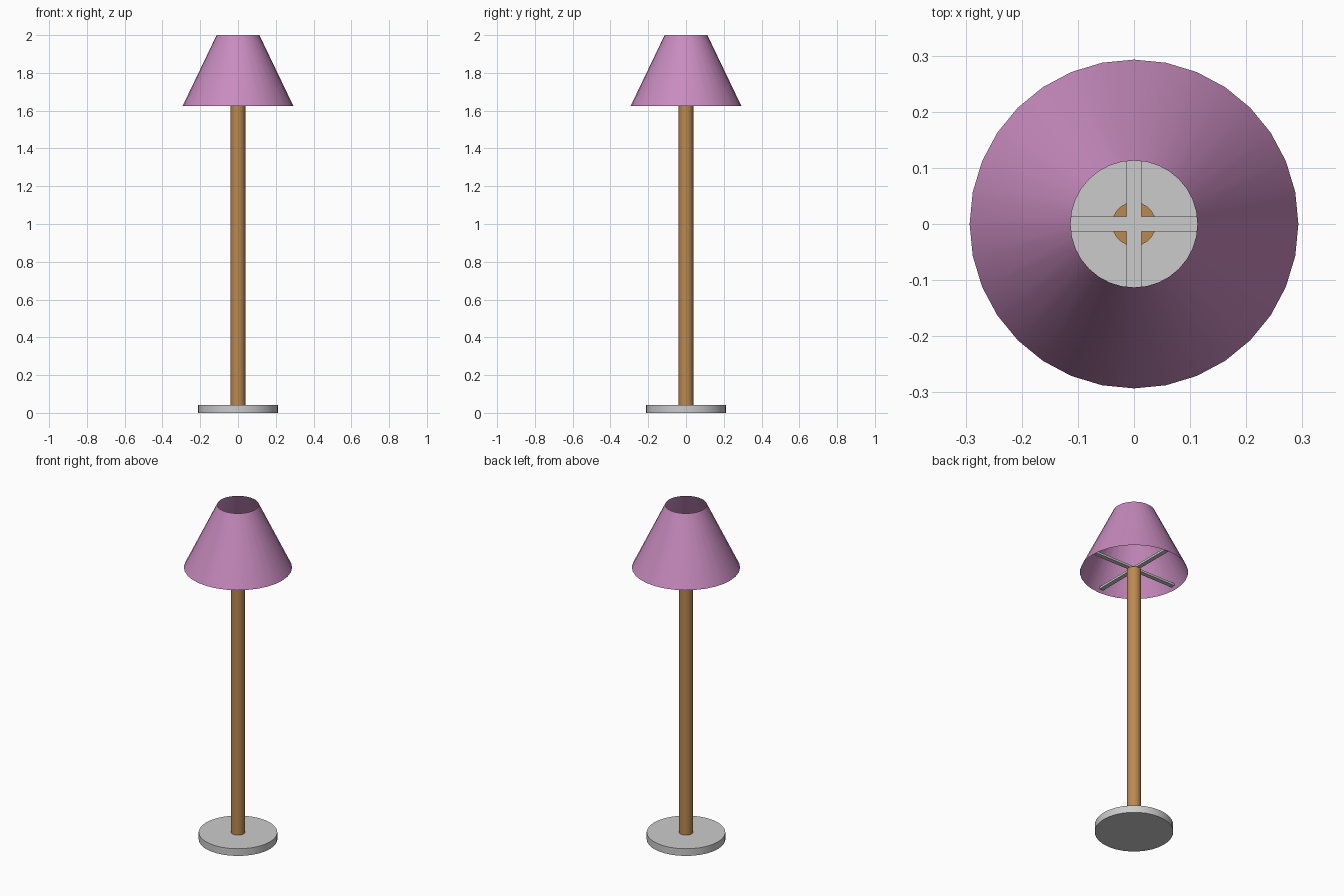
import bpy, bmesh, math

if "Cube" in bpy.data.objects:
    bpy.data.objects.remove(bpy.data.objects["Cube"])


def material(name, rgb):
    m = bpy.data.materials.new(name)
    m.diffuse_color = (*rgb, 1)
    m.use_nodes = True
    m.node_tree.nodes["Principled BSDF"].inputs["Base Color"].default_value = m.diffuse_color
    return m


def tapered(name, r_bottom, r_top, z0, z1, capped=True, mat=None, sides=32):
    """Upright cylinder or cone between two heights."""
    bpy.ops.mesh.primitive_cone_add(
        vertices=sides, radius1=r_bottom, radius2=r_top, depth=z1 - z0,
        end_fill_type='NGON' if capped else 'NOTHING',
        location=(0, 0, (z0 + z1) / 2))
    ob = bpy.context.object
    ob.name = name
    if mat:
        ob.data.materials.append(mat)
    bpy.ops.object.shade_smooth_by_angle(angle=math.radians(30))
    return ob


wood = material("wood", (0.50, 0.25, 0.08))
fabric = material("shade_fabric", (0.58, 0.26, 0.52))

# Base disc, pole and open thin shade
tapered("base", 0.213, 0.213, 0.0, 0.043)
tapered("pole", 0.039, 0.039, 0.043, 1.637, mat=wood)
tapered("lamp_shade", 0.293, 0.113, 1.625, 2.0, capped=False, mat=fabric)

# Cross-shaped shade support resting on the pole
w, reach, z0, thick = 0.013, 0.275, 1.637, 0.013
bm = bmesh.new()
verts = []
for i in range(4):
    c, s = round(math.cos(i * math.pi / 2)), round(math.sin(i * math.pi / 2))
    for x, y in ((reach, -w), (reach, w), (w, w)):
        verts.append(bm.verts.new((c * x - s * y, s * x + c * y, z0)))
face = bm.faces.new(verts)
ext = bmesh.ops.extrude_face_region(bm, geom=[face], use_keep_orig=True)
top = [v for v in ext["geom"] if isinstance(v, bmesh.types.BMVert)]
bmesh.ops.translate(bm, verts=top, vec=(0, 0, thick))
bmesh.ops.recalc_face_normals(bm, faces=bm.faces[:])
mesh = bpy.data.meshes.new("shade_support")
bm.to_mesh(mesh)
bm.free()
bpy.context.collection.objects.link(bpy.data.objects.new("shade_support", mesh))
